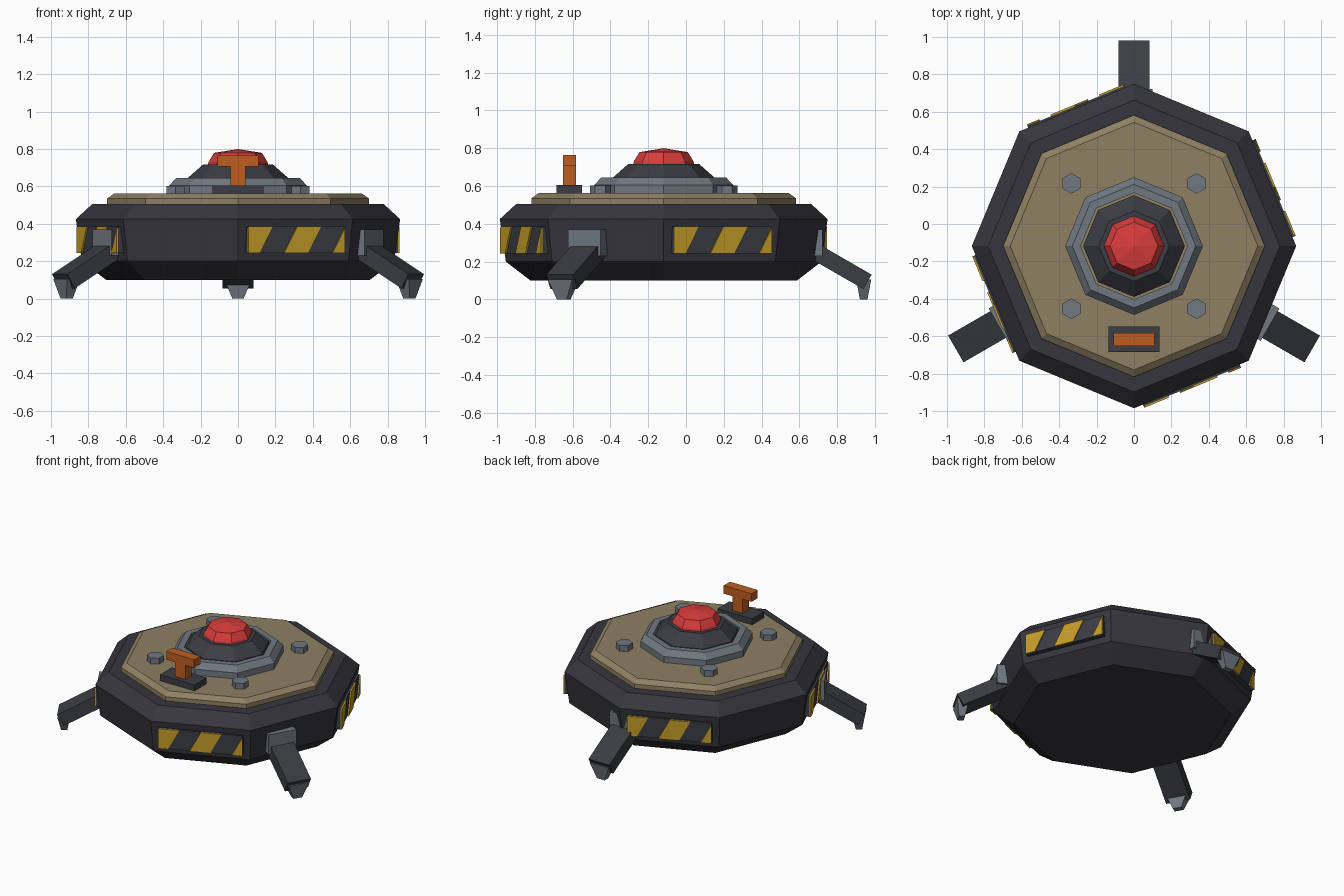
import bpy
import bmesh
from math import sin, cos, pi, radians
from mathutils import Matrix

cube = bpy.data.objects.get("Cube")
if cube:
    bpy.data.objects.remove(cube)

CY = -0.118  # hull axis lies forward of the origin


def material(name, rgb):
    lin = [((c / 255 + 0.055) / 1.055) ** 2.4 for c in rgb] + [1]
    m = bpy.data.materials.new(name)
    m.use_nodes = True
    m.diffuse_color = lin
    m.node_tree.nodes["Principled BSDF"].inputs["Base Color"].default_value = lin
    return m


HULL = material("charcoal hull", (55, 54, 61))
DARK = material("dark metal", (59, 61, 67))
GREY = material("steel grey", (112, 120, 129))
TAN = material("tan plate", (142, 128, 99))
ORANGE = material("orange", (190, 95, 33))
RED = material("red", (218, 60, 60))
YELLOW = material("hazard yellow", (196, 156, 40))


def finish(name, bm, mat, matrix=Matrix()):
    bmesh.ops.recalc_face_normals(bm, faces=bm.faces)
    mesh = bpy.data.meshes.new(name)
    bm.to_mesh(mesh)
    bm.free()
    mesh.materials.append(mat)
    ob = bpy.data.objects.new(name, mesh)
    bpy.context.collection.objects.link(ob)
    ob.matrix_world = matrix
    return ob


def lathe(name, profile, mat, x=0, y=CY, sides=8, turn=0, hollow=False):
    """Faceted solid of revolution from (radius, height) points."""
    bm = bmesh.new()
    rings = []
    for r, z in profile:
        if r == 0:
            rings.append([bm.verts.new((x, y, z))] * sides)
        else:
            angles = [turn + 2 * pi * i / sides for i in range(sides)]
            rings.append([bm.verts.new((x + r * cos(a), y + r * sin(a), z)) for a in angles])
    pairs = list(zip(rings, rings[1:]))
    if hollow:
        pairs.append((rings[-1], rings[0]))
    for low, high in pairs:
        for i in range(sides):
            j = (i + 1) % sides
            bm.faces.new(dict.fromkeys((low[i], low[j], high[j], high[i])))
    if not hollow:
        for ring in (rings[0], rings[-1]):
            if ring[0] != ring[1]:
                bm.faces.new(ring)
    return finish(name, bm, mat)


def box(name, center, size, mat, matrix=Matrix(), taper=(1, 1)):
    """Box whose bottom face may be narrowed by taper."""
    bm = bmesh.new()
    bmesh.ops.create_cube(bm, size=1)
    for v in bm.verts:
        if v.co.z < 0:
            v.co.x *= taper[0]
            v.co.y *= taper[1]
        v.co = [c + s * p for c, s, p in zip(center, size, v.co)]
    return finish(name, bm, mat, matrix)


def around(degrees):
    """Frame with +x pointing outward from the hull axis."""
    return Matrix.Translation((0, CY, 0)) @ Matrix.Rotation(radians(degrees), 4, "Z")


# Octagonal body, top plate, collar, dome and button
lathe("hull", [(0.705, 0.1), (0.835, 0.2), (0.867, 0.425), (0.78, 0.505)], HULL)
lathe("top_plate", [(0.7, 0.5), (0.7, 0.535), (0.662, 0.562)], TAN)
lathe("collar", [(0.285, 0.555), (0.368, 0.555), (0.368, 0.605), (0.33, 0.645), (0.285, 0.645)],
      GREY, hollow=True)
lathe("dome", [(0.272, 0.555), (0.272, 0.642), (0.188, 0.716)], DARK)
lathe("button", [(0.163, 0.71), (0.158, 0.73), (0.128, 0.779), (0, 0.8)], RED)

# Hex bolts on the top plate
for sx in (-1, 1):
    for sy in (-1, 1):
        lathe("bolt", [(0.055, 0.555), (0.055, 0.603)], GREY,
              x=sx * 0.335, y=CY + sy * 0.335, sides=6, turn=pi / 2)

# T-handle at the front
box("handle_base", (0, -0.617, 0.582), (0.274, 0.136, 0.046), DARK)
box("handle_stem", (0, -0.617, 0.66), (0.08, 0.07, 0.12), ORANGE)
box("handle_bar", (0, -0.617, 0.736), (0.22, 0.07, 0.058), ORANGE)

# Three legs, each with a housing, sloping beam and tapered foot
for angle in (-30, 90, 210):
    frame = around(angle)
    box("leg_housing", (0.76, 0, 0.3), (0.16, 0.2, 0.138), GREY, frame)
    tilt = frame @ Matrix.Translation((1.078, 0, 0.093)) @ Matrix.Rotation(radians(30), 4, "Y")
    box("leg_beam", (-0.2, 0, 0), (0.4, 0.165, 0.088), DARK, tilt)
    box("foot", (1.058, 0, 0.053), (0.08, 0.15, 0.106), GREY, frame, taper=(0.5, 0.4))

# Hazard panels on alternate facets
WIDTH, LOW, HIGH, SLANT = 0.56, 0.243, 0.385, 0.076


def stripe(frame, start):
    """Slanted yellow plate clipped to the panel ends."""
    bm = bmesh.new()
    corners = [(start, LOW), (start + WIDTH / 4, LOW),
               (start + WIDTH / 4 + SLANT, HIGH), (start + SLANT, HIGH)]
    face = bm.faces.new([bm.verts.new((0.811, t, z)) for t, z in corners])
    ext = bmesh.ops.extrude_face_region(bm, geom=[face])
    for v in ext["geom"]:
        if isinstance(v, bmesh.types.BMVert):
            v.co.x += 0.009
    for side in (-1, 1):
        cut = bmesh.ops.bisect_plane(bm, geom=bm.verts[:] + bm.edges[:] + bm.faces[:],
                                     plane_co=(0, side * WIDTH / 2, 0),
                                     plane_no=(0, side, 0), clear_outer=True)
        edges = [e for e in cut["geom_cut"] if isinstance(e, bmesh.types.BMEdge)]
        if edges:
            bmesh.ops.holes_fill(bm, edges=edges)
    finish("hazard_stripe", bm, YELLOW, frame)


for angle in (-67.5, 22.5, 112.5, 202.5):
    frame = around(angle)
    box("hazard_panel", (0.785, 0, (LOW + HIGH) / 2), (0.052, WIDTH, HIGH - LOW), DARK, frame)
    for k in range(3):
        stripe(frame, -WIDTH / 2 - SLANT + 0.004 + (k * 2 - 0.25) * WIDTH / 4 + WIDTH / 16)
